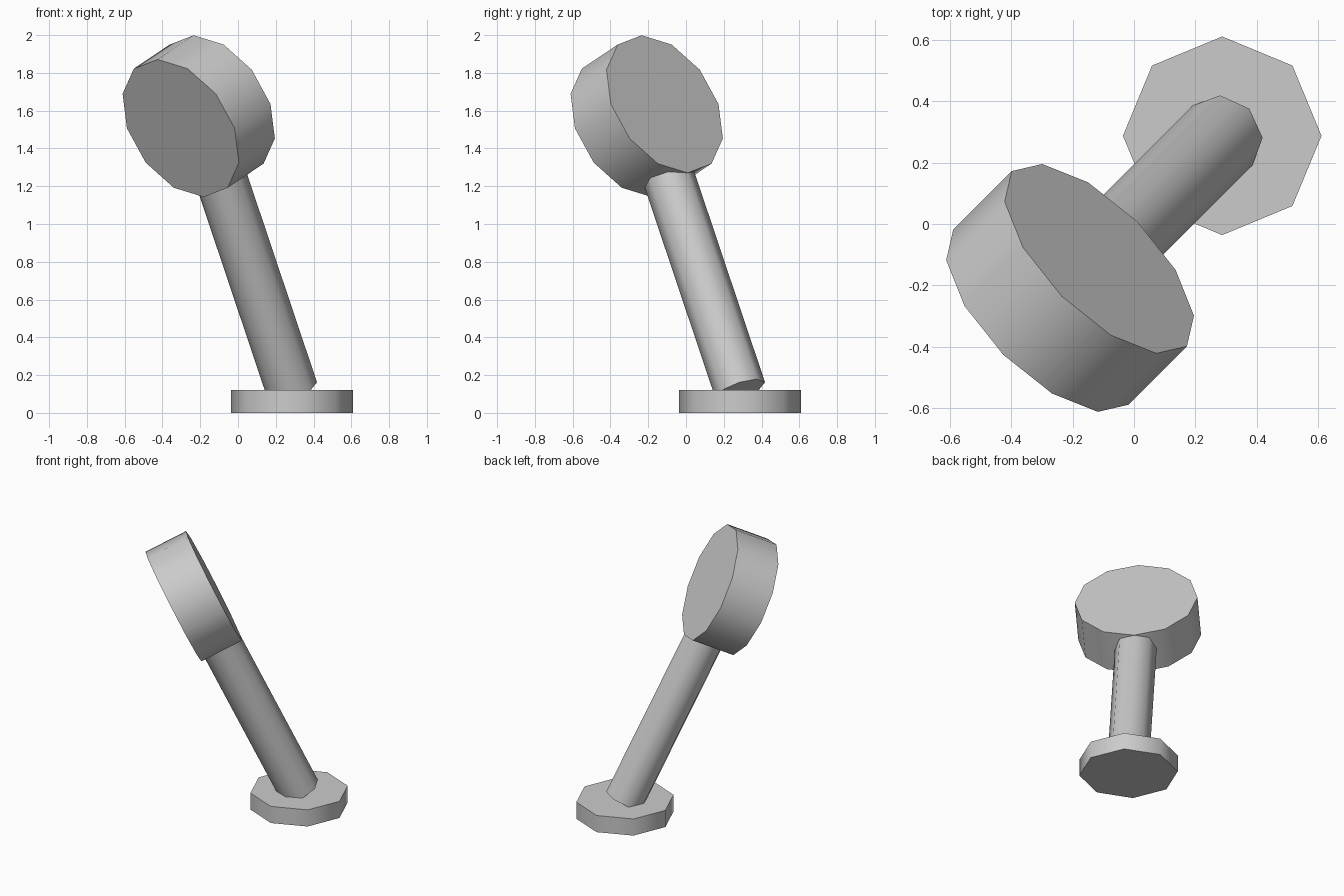
import bpy
from math import radians, pi
from mathutils import Matrix, Vector

cube = bpy.data.objects.get("Cube")
if cube:
    bpy.data.objects.remove(cube, do_unlink=True)

grey = bpy.data.materials.new("light grey")
grey.use_nodes = True
colour = (0.6, 0.6, 0.6, 1)
grey.diffuse_color = colour
grey.node_tree.nodes["Principled BSDF"].inputs["Base Color"].default_value = colour


def cylinder(name, sides, radius, depth, matrix):
    """Add a smooth-sided, sharp-rimmed cylinder centred on the given frame."""
    bpy.ops.mesh.primitive_cylinder_add(vertices=sides, radius=radius, depth=depth)
    part = bpy.context.object
    part.name = name
    part.data.materials.append(grey)
    part.matrix_world = matrix
    bpy.ops.object.shade_smooth_by_angle(angle=radians(50))
    return part


# Leaning frame: local z runs up the pole, local x faces the back left
foot = Vector((0.287, 0.287, 0.12))
lean = (Matrix.Translation(foot) @ Matrix.Rotation(pi / 4, 4, "Z")
        @ Matrix.Rotation(radians(-25.4), 4, "Y"))

# Flat octagonal base
cylinder("base", 8, 0.323, 0.12, Matrix.Translation((0.287, 0.287, 0.06)))

# Leaning pole, its top sunk into the head
pole_length = 1.26
cylinder("pole", 8, 0.138, pole_length,
         lean @ Matrix.Translation((0, 0, pole_length / 2)))

# Disc-shaped head, square to the pole, its back flush with the pole
thickness = 0.298
cylinder("head", 12, 0.403, thickness,
         lean @ Matrix.Translation((0.139 - thickness / 2, 0, 1.611))
         @ Matrix.Rotation(pi / 2, 4, "Y"))
